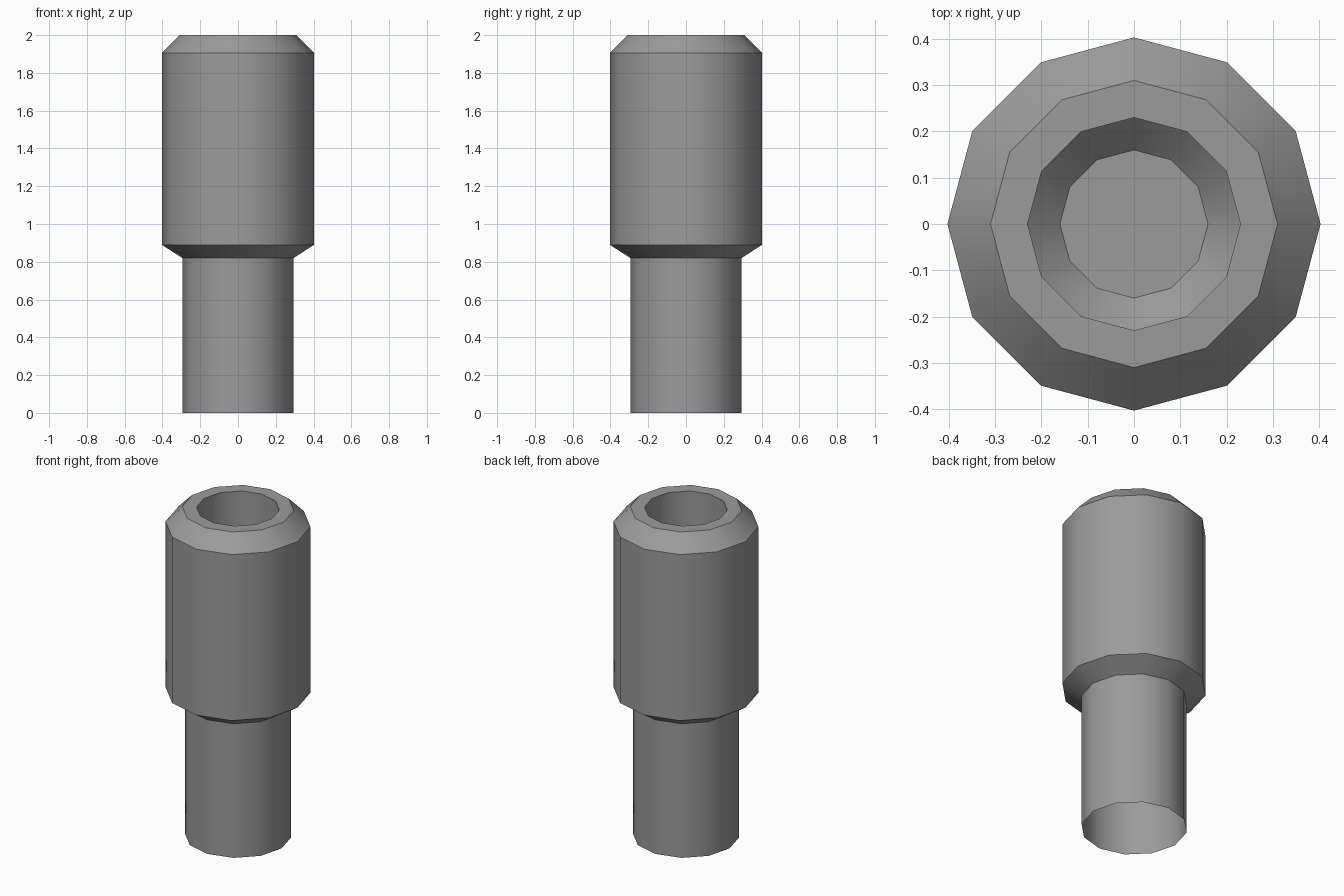
import bpy, bmesh
from math import cos, sin, pi, radians

cube = bpy.data.objects.get("Cube")
if cube:
    bpy.data.objects.remove(cube, do_unlink=True)

SIDES = 12

# Single grey material
grey = bpy.data.materials.new("grey")
grey.use_nodes = True
colour = (0.33, 0.33, 0.33, 1.0)
grey.diffuse_color = colour
grey.node_tree.nodes["Principled BSDF"].inputs["Base Color"].default_value = colour


def lathe(name, profile, cap_end=False):
    """Revolve (radius, height) points about z; faces look right of the path."""
    bm = bmesh.new()
    rings = []
    for r, z in profile:
        angles = [2 * pi * i / SIDES for i in range(SIDES)]
        rings.append([bm.verts.new((r * cos(a), r * sin(a), z)) for a in angles])
    for low, high in zip(rings, rings[1:]):
        for i in range(SIDES):
            j = (i + 1) % SIDES
            bm.faces.new((low[i], low[j], high[j], high[i]))
    if cap_end:
        bm.faces.new(rings[-1])
    mesh = bpy.data.meshes.new(name)
    bm.to_mesh(mesh)
    bm.free()
    mesh.materials.append(grey)
    obj = bpy.data.objects.new(name, mesh)
    bpy.context.collection.objects.link(obj)
    bpy.ops.object.select_all(action="DESELECT")
    obj.select_set(True)
    bpy.context.view_layer.objects.active = obj
    bpy.ops.object.shade_smooth_by_angle(angle=radians(35))
    return obj


# Open-ended narrow tube
lathe("neck", [(0.295, 0), (0.295, 0.82)])

# Wide sleeve with bevelled ends
lathe("sleeve", [(0.295, 0.82), (0.403, 0.89), (0.403, 1.905), (0.31, 2.0)])

# Flat rim and blind bore with a tapered floor
lathe("socket", [(0.31, 2.0), (0.23, 2.0), (0.23, 0.89), (0.16, 0.82)], cap_end=True)
